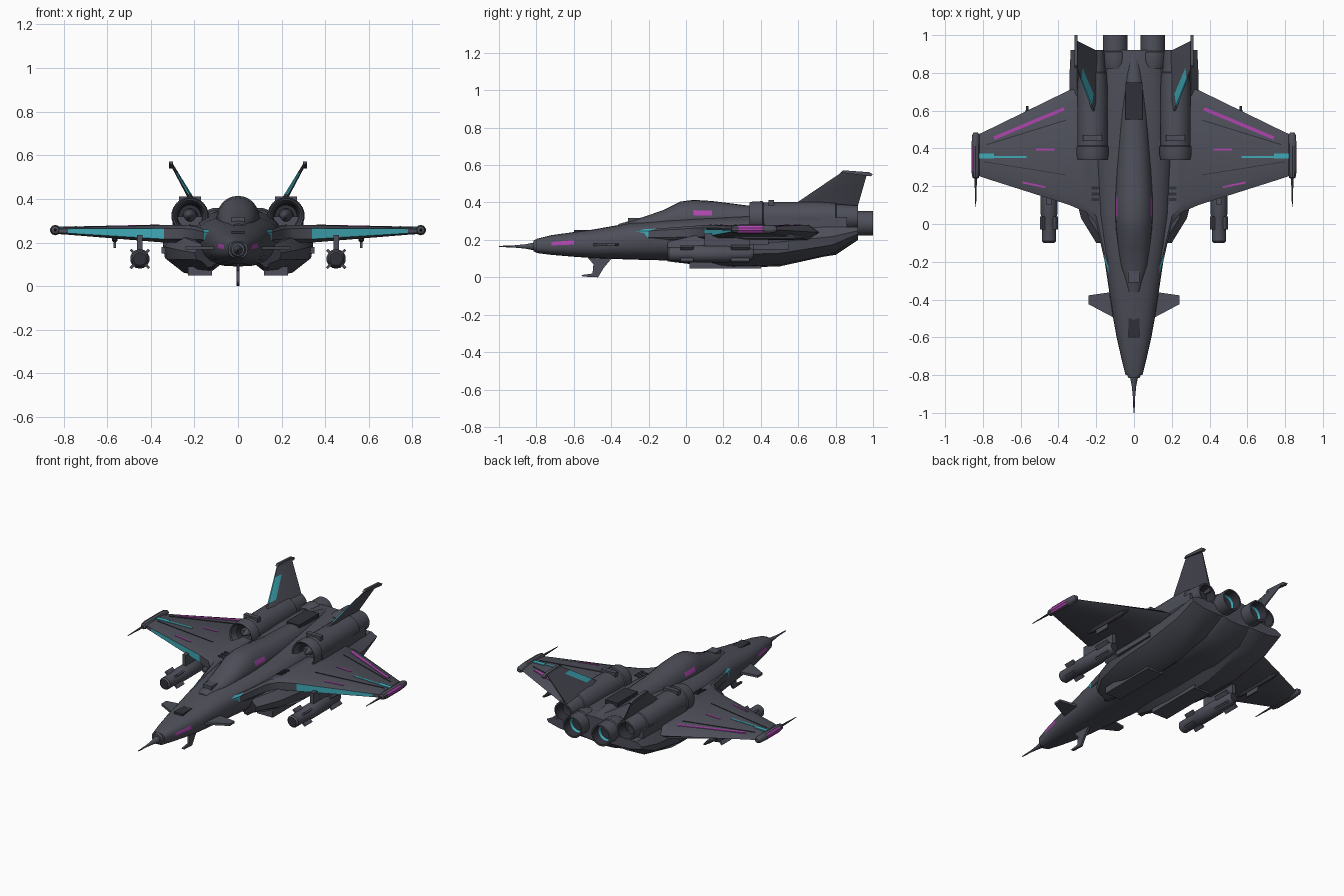
import bpy, bmesh, math
from mathutils import Vector

if "Cube" in bpy.data.objects:
    bpy.data.objects.remove(bpy.data.objects["Cube"])

HULL, DARK, CYAN, MAGENTA = range(4)
PALETTE = [("gunmetal hull", (0.075, 0.078, 0.1)), ("dark recess", (0.03, 0.031, 0.042)),
           ("cyan marking", (0.05, 0.4, 0.47)), ("magenta marking", (0.42, 0.06, 0.42))]
materials = []
for label, rgb in PALETTE:
    m = bpy.data.materials.new(label)
    m.use_nodes = True
    m.diffuse_color = (*rgb, 1)
    m.node_tree.nodes["Principled BSDF"].inputs["Base Color"].default_value = (*rgb, 1)
    materials.append(m)


def skin(name, rings, mirror=True, paint=None, colour=HULL):
    """Join matching rings of points into a capped solid; paint(i, k, centre) picks a colour."""
    bm = bmesh.new()
    vs = [[bm.verts.new(p) for p in ring] for ring in rings]
    n = len(vs[0])

    def face(verts, i, k):
        f = bm.faces.new(verts)
        f.material_index = paint(i, k, f.calc_center_median()) if paint else colour

    for i in range(len(vs) - 1):
        for k in range(n):
            j = (k + 1) % n
            face((vs[i][k], vs[i][j], vs[i + 1][j], vs[i + 1][k]), i, k)
    face(vs[0], -1, 0)
    face(vs[-1], len(vs) - 1, 0)
    bmesh.ops.recalc_face_normals(bm, faces=bm.faces)
    mesh = bpy.data.meshes.new(name)
    bm.to_mesh(mesh)
    bm.free()
    for m in materials:
        mesh.materials.append(m)
    ob = bpy.data.objects.new(name, mesh)
    bpy.context.collection.objects.link(ob)
    if mirror:
        ob.modifiers.new("mirror", "MIRROR")
    bpy.ops.object.select_all(action="DESELECT")
    ob.select_set(True)
    bpy.context.view_layer.objects.active = ob
    bpy.ops.object.shade_smooth_by_angle(angle=math.radians(32))
    return ob


def body(name, sections, power, paint=None, n=24):
    """Rounded loft along y from (y, half width, bottom, widest height, top)."""
    rings = []
    for y, w, zb, zm, zt in sections:
        ring = []
        for k in range(n):
            c, s = math.cos(math.tau * k / n), math.sin(math.tau * k / n)
            c = math.copysign(abs(c) ** power, c)
            s = math.copysign(abs(s) ** power, s)
            ring.append((w * c, y, zm + s * ((zt - zm) if s > 0 else (zm - zb))))
        rings.append(ring)
    return skin(name, rings, False, paint)


def revolve(name, profile, x, z, mirror=True, paint=None, n=20):
    """Turn a (y, radius) profile about a line along y."""
    rings = [[(x + r * math.cos(math.tau * (k + .5) / n), y, z + r * math.sin(math.tau * (k + .5) / n))
              for k in range(n)] for y, r in profile]
    return skin(name, rings, mirror, paint)


def box(name, x0, x1, y0, y1, z0, z1, mirror=True, colour=HULL):
    return skin(name, [[(x0, y, z0), (x1, y, z0), (x1, y, z1), (x0, y, z1)] for y in (y0, y1)],
                mirror, None, colour)


# Fuselage, with side markings on the nose
body("fuselage", [(-.8, .045, .13, .17, .205), (-.72, .065, .12, .17, .225), (-.6, .092, .11, .175, .242),
                  (-.5, .11, .103, .18, .255), (-.3, .14, .095, .2, .29), (-.1, .17, .09, .21, .31),
                  (.05, .19, .09, .22, .32), (.3, .2, .09, .23, .33), (.6, .2, .09, .23, .35),
                  (.8, .18, .12, .24, .355), (.92, .15, .2, .28, .35)], .8,
     lambda i, k, c: MAGENTA if i == 1 and k in (0, 11) else HULL)

# Canopy running back into the dorsal spine
body("canopy_and_spine", [(-.36, .03, .25, .27, .285), (-.22, .07, .25, .28, .325), (-.12, .085, .25, .29, .36),
                          (-.03, .095, .25, .3, .405), (.04, .1, .25, .3, .414), (.14, .1, .25, .3, .408),
                          (.32, .09, .25, .3, .385), (.6, .075, .25, .3, .378), (.8, .05, .25, .3, .37),
                          (.9, .03, .25, .3, .35)], .95,
     lambda i, k, c: MAGENTA if i == 4 and k in (1, 10) else HULL)
box("spine_panel", -.045, .045, .55, .75, .36, .384, False, DARK)
box("nose_hatch", -.03, .03, -.6, -.5, .235, .254, False, DARK)
box("sensor", -.03, .03, -.31, -.25, .28, .318, False)

# Nose probe and blade antenna below
revolve("nose_probe", [(-1, .003), (-.92, .006), (-.86, .012), (-.79, .026)], 0, .165, False, n=12)
revolve("nose_ring", [(-.815, .03), (-.8, .036), (-.78, .036)], 0, .168, False)
blade = [(-.53, .11), (-.495, .07), (-.5, .02), (-.56, .012), (-.55, .004), (-.47, 0), (-.44, .05), (-.39, .11)]
skin("blade_antenna", [[(x, y, z) for y, z in blade] for x in (-.007, .007)], False)

# Lower intake trunks
trunk = []
for y, x0, x1, zb, zt in [(-.1, .09, .2, .085, .19), (.03, .08, .28, .07, .22), (.25, .09, .335, .052, .25),
                          (.5, .09, .345, .058, .26), (.78, .08, .342, .12, .27), (.92, .06, .335, .21, .27)]:
    h = zt - zb
    trunk.append([(x0, y, zb + h * .2), (x0 + .05, y, zb), (x1 - .09, y, zb + h * .04),
                  (x1 - .01, y, zb + h * .35), (x1, y, zb + h * .65), (x1 - .04, y, zt), (x0, y, zt)])
skin("intake_trunk", trunk, paint=lambda i, k, c: DARK if i == -1 else HULL)
box("belly_fairing", .12, .23, .02, .4, .048, .09)
box("trunk_side_rib", .3, .35, .25, .55, .15, .18)

# Wings with forward strakes: x, leading y, trailing y, top, bottom
WING = [(.05, -.52, .72, .25, .2), (.155, -.2, .72, .26, .2), (.2, 0, .72, .275, .2), (.25, .06, .72, .28, .2),
        (.34, .1, .71, .28, .2), (.78, .24, .495, .27, .236), (.845, .262, .465, .268, .24)]
rings = []
for x, le, te, zt, zb in WING:
    mid, th = (zt + zb) / 2, zt - zb
    rings.append([(x, le, mid - th * .3), (x, le, mid + th * .3), (x, le + .04, zt), (x, te - .06, zt),
                  (x, te, mid), (x, te - .06, zb), (x, le + .04, zb)])
skin("wing", rings, paint=lambda i, k, c: CYAN if (i == 0 and k < 2) or (i == 4 and k == 0) else HULL)


def wing_top(x):
    for a, b in zip(WING, WING[1:]):
        if x <= b[0]:
            return a[3] + (b[3] - a[3]) * (x - a[0]) / (b[0] - a[0])
    return WING[-1][3]


def wing_plate(name, colour, start, end, width, lift=.003):
    """Thin marking lying on the wing between two plan points."""
    a, b = Vector(start), Vector(end)
    side = Vector((a.y - b.y, b.x - a.x)).normalized() * width / 2
    plan = [a + side, a - side, b - side, b + side]
    skin(name, [[(p.x, p.y, wing_top(p.x) + dz) for p in plan] for dz in (-.004, lift)], colour=colour)


wing_plate("flap_stripe", MAGENTA, (.37, .61), (.74, .455), .018)
wing_plate("root_stripe", MAGENTA, (.42, .395), (.52, .395), .01)
wing_plate("leading_stripe", MAGENTA, (.47, .195), (.59, .22), .01)
wing_plate("tip_line", CYAN, (.57, .355), (.78, .355), .012)
wing_plate("tip_patch", CYAN, (.74, .36), (.82, .36), .028, .004)
wing_plate("flap_hinge", DARK, (.36, .55), (.78, .42), .005)
wing_plate("panel_seam", DARK, (.36, .26), (.8, .33), .004)
for y in (.13, .16, .19):
    wing_plate("wing_vent", DARK, (.185, y), (.225, y), .016, .006)

# Wingtip rails with spikes
revolve("wingtip_rail", [(.09, .002), (.24, .007), (.245, .018), (.28, .024), (.41, .024), (.47, .02), (.485, .012)],
        .838, .257, n=10, paint=lambda i, k, c: MAGENTA if i == 3 and c.x > .852 else HULL)

# Underwing stores, pylons and flap fairings
revolve("store_body", [(-.1, .03), (-.09, .038), (.03, .038), (.05, .045), (.22, .045), (.25, .036), (.34, .036),
                       (.36, .024)], .45, .125, n=14, paint=lambda i, k, c: DARK if i in (-1, 7) else HULL)
for q in range(4):
    a = math.radians(45 + 90 * q)
    u, v = Vector((math.cos(a), 0, math.sin(a))), Vector((-math.sin(a), 0, math.cos(a))) * .006
    for y0, y1 in ((-.03, .04), (.24, .34)):
        skin("store_fin", [[Vector((.45, y, .125)) + u * r + v * s for r, s in ((.02, -1), (.06, -1), (.06, 1), (.02, 1))]
                           for y in (y0, y1)])
box("store_pylon", .438, .462, .1, .36, .15, .235)
revolve("flap_fairing", [(.26, .004), (.32, .014), (.56, .014), (.625, .006)], .565, .215, n=10)
box("fairing_fin", .56, .57, .34, .44, .175, .22)

# Canards
canard = [(.08, -.51), (.24, -.425), (.24, -.378), (.08, -.355)]
skin("canard", [[(x, y, z) for x, y in canard] for z in (.168, .182)])

# Upper engine nacelles with open fronts and rears
revolve("nacelle", [(.5, .05), (.38, .062), (.345, .072), (.34, .08), (.36, .085), (.41, .086), (.415, .08), (.7, .082),
                    (.8, .076), (.805, .07), (.92, .062), (.92, .053), (.86, .045)], .22, .322,
        paint=lambda i, k, c: DARK if i < 1 or i > 10 else HULL)
revolve("intake_spike", [(.36, .004), (.43, .03), (.5, .035)], .22, .322, n=12)
box("nacelle_fillet", .12, .3, .42, .86, .24, .32)
box("nacelle_strap", .17, .27, .44, .47, .38, .412)

# Inner exhaust nozzles with a glowing ring inside
revolve("exhaust_nozzle", [(.82, .06), (.86, .072), (.91, .072), (.915, .066), (1, .066), (1, .057), (.95, .05),
                           (.935, .044), (.93, .015)], .1, .288,
        paint=lambda i, k, c: HULL if i < 5 else CYAN if i == 6 else DARK)

# Outward leaning tail fins: base to tip, marked on the front edge
fin = []
for t in (0, .35, .8, 1):
    x, z = .185 + .12 * t, .35 + .21 * t
    le, te, w = .52 + .31 * t, .91 + .06 * t, .016 - .009 * t
    fin.append([(x - w / 3, le, z), (x + w / 3, le, z), (x + w, le + .06, z), (x + w / 3, te, z),
                (x - w / 3, te, z), (x - w, le + .06, z)])
skin("tail_fin", fin, paint=lambda i, k, c: CYAN if i == 1 and k in (0, 5) else HULL)
skin("fin_cap", [[(x, .825, .56), (x, .99, .54), (x, 1, .55), (x, .98, .562), (x, .84, .572)]
                 for x in (.298, .316)])
